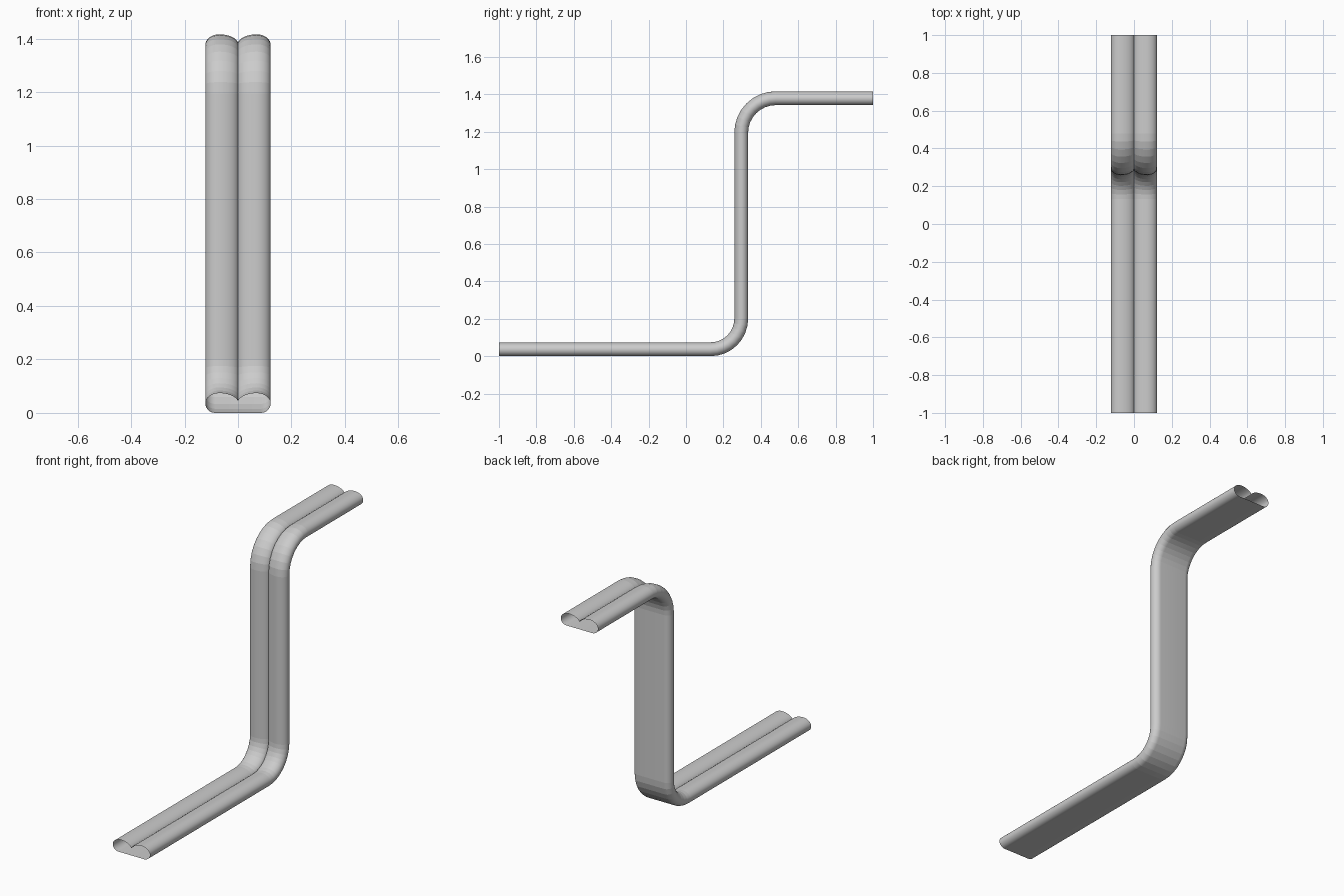
import bpy
import bmesh
from math import sin, cos, pi, radians

cube = bpy.data.objects.get("Cube")
if cube:
    bpy.data.objects.remove(cube, do_unlink=True)

BEND_STEPS = 8
ARC_STEPS = 8
CORNER = 0.035      # height of the widest point of the section
LOBE = 0.039        # rise of each lobe above it


def arc(cx, cy, rx, ry, start, end, steps=ARC_STEPS):
    """Points on an elliptical arc, angles in degrees."""
    angles = [radians(start + (end - start) * i / steps) for i in range(steps + 1)]
    return [(cx + rx * cos(a), cy + ry * sin(a)) for a in angles]


# Cross-section: flat base, rounded sides, two lobes meeting in a notch
half = arc(0.085, CORNER, 0.037, CORNER, -90, 0)
half += arc(0.07, CORNER, 0.052, LOBE, 0, 90)[1:]
half += arc(0.07, CORNER, 0.072, LOBE, 90, 166.5)[1:]
notch_x, notch_z = half.pop()
notch = len(half)
section = half + [(0, notch_z)] + [(-x, z) for x, z in reversed(half)]

# Path of the flat base in the side plane: (y, z, direction angle)
path = [(-1, 0, 0)]
for i in range(BEND_STEPS + 1):
    a = pi / 2 * i / BEND_STEPS
    path.append((0.132 + 0.2 * sin(a), 0.2 - 0.2 * cos(a), a))
for i in range(BEND_STEPS + 1):
    a = pi / 2 * (1 - i / BEND_STEPS)
    path.append((0.48 - 0.148 * sin(a), 1.194 + 0.148 * cos(a), a))
path.append((1, 1.342, 0))

# Sweep the section along the path, leaving both ends open
bm = bmesh.new()
rings = [[bm.verts.new((x, y - h * sin(a), z + h * cos(a))) for x, h in section]
         for y, z, a in path]
count = len(section)
for r0, r1 in zip(rings, rings[1:]):
    for i in range(count):
        j = (i + 1) % count
        face = bm.faces.new((r0[i], r0[j], r1[j], r1[i]))
        face.smooth = True
bmesh.ops.recalc_face_normals(bm, faces=bm.faces)

# Crisp bands around the bends and a crisp notch along the middle
for ring in rings:
    for i in range(count):
        bm.edges.get((ring[i], ring[(i + 1) % count])).smooth = False
for r0, r1 in zip(rings, rings[1:]):
    bm.edges.get((r0[notch], r1[notch])).smooth = False

mesh = bpy.data.meshes.new("bent_double_lobed_tube")
bm.to_mesh(mesh)
bm.free()

# Plain grey finish
grey = bpy.data.materials.new("light_grey")
grey.use_nodes = True
colour = (0.6, 0.6, 0.6, 1)
grey.diffuse_color = colour
grey.node_tree.nodes["Principled BSDF"].inputs["Base Color"].default_value = colour
mesh.materials.append(grey)

tube = bpy.data.objects.new("bent_double_lobed_tube", mesh)
bpy.context.collection.objects.link(tube)
